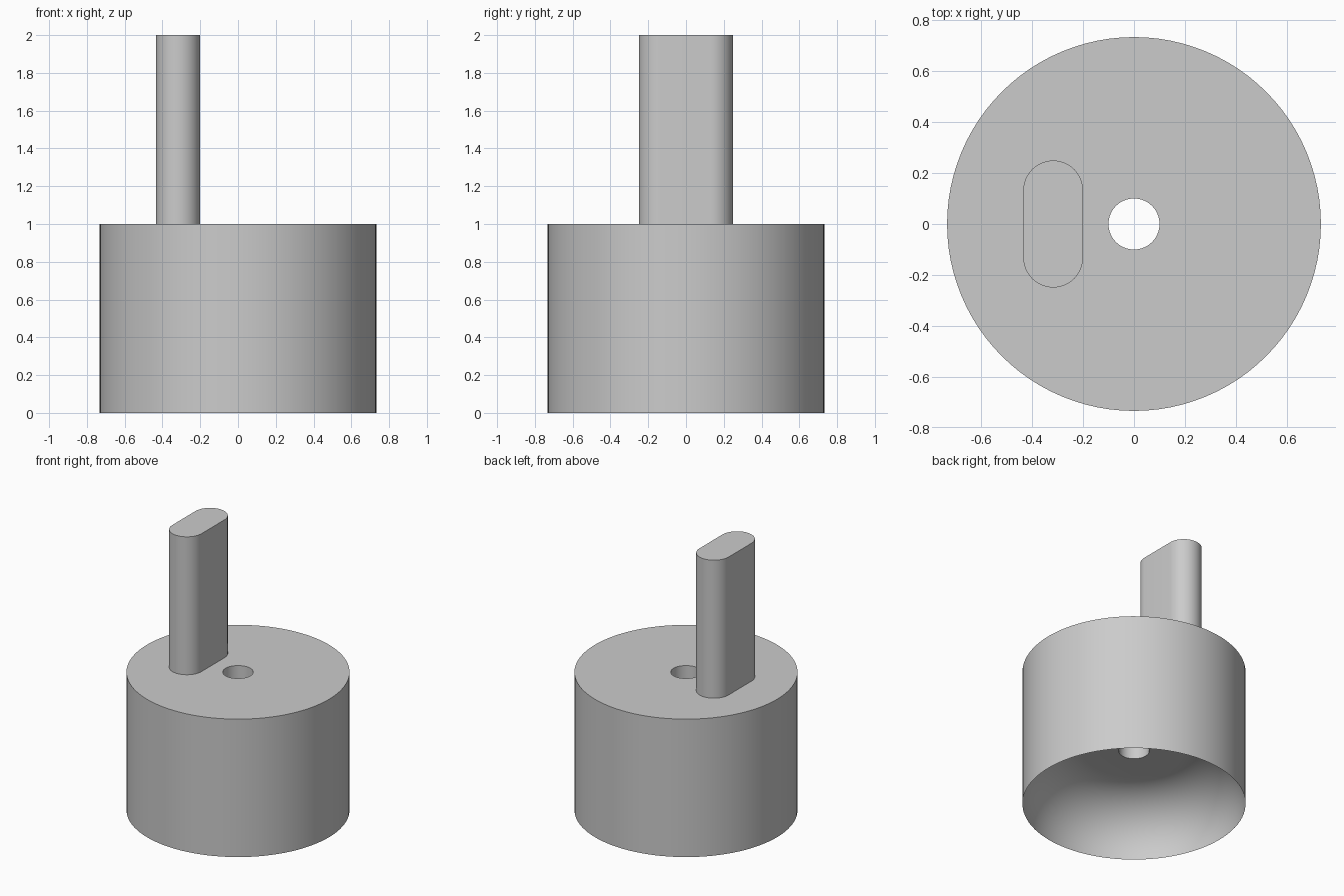
import bpy, bmesh, math

old = bpy.data.objects.get("Cube")
if old:
    bpy.data.objects.remove(old, do_unlink=True)

RADIUS, HOLE, HEIGHT = 0.733, 0.1, 1.0
HOLLOW = 0.4
SEGMENTS = 96

grey = bpy.data.materials.new("plain_grey")
grey.use_nodes = True
grey.diffuse_color = (0.6, 0.6, 0.6, 1)
grey.node_tree.nodes["Principled BSDF"].inputs["Base Color"].default_value = grey.diffuse_color


def finish(bm, name):
    """Turn a bmesh into a smooth-shaded object with sharp edges kept."""
    bmesh.ops.remove_doubles(bm, verts=bm.verts, dist=1e-5)
    bmesh.ops.recalc_face_normals(bm, faces=bm.faces)
    mesh = bpy.data.meshes.new(name)
    bm.to_mesh(mesh)
    bm.free()
    mesh.materials.append(grey)
    obj = bpy.data.objects.new(name, mesh)
    bpy.context.collection.objects.link(obj)
    bpy.ops.object.select_all(action='DESELECT')
    obj.select_set(True)
    bpy.context.view_layer.objects.active = obj
    bpy.ops.object.shade_smooth_by_angle(angle=math.radians(30))
    return obj


# Round body: closed profile with a flat-topped, round-cornered hollow and a centre bore
steps = 20
profile = [(HOLE, HEIGHT), (RADIUS, HEIGHT)]
for i in range(steps + 1):
    a = math.pi / 2 * i / steps
    profile.append((RADIUS - HOLLOW * (1 - math.cos(a)), HOLLOW * math.sin(a)))
profile.append((HOLE, HOLLOW))

bm = bmesh.new()
verts = [bm.verts.new((r, 0, z)) for r, z in profile]
edges = [bm.edges.new((v, verts[i - 1])) for i, v in enumerate(verts)]
bmesh.ops.spin(bm, geom=verts + edges, cent=(0, 0, 0), axis=(0, 0, 1),
               angle=math.tau, steps=SEGMENTS, use_merge=True)
finish(bm, "body")

# Upright handle: rounded slot outline extruded from the body top
half_w, half_l, centre_x = 0.117, 0.249, -0.317
arc = 24
bm = bmesh.new()
outline = []
for side in (1, -1):
    for i in range(arc + 1):
        a = math.pi * i / arc
        outline.append(bm.verts.new((centre_x + side * half_w * math.cos(a),
                                     side * (half_l - half_w + half_w * math.sin(a)),
                                     HEIGHT)))
base = bm.faces.new(outline)
top = bmesh.ops.extrude_face_region(bm, geom=[base], use_keep_orig=True)["geom"]
bmesh.ops.translate(bm, vec=(0, 0, 1),
                    verts=[v for v in top if isinstance(v, bmesh.types.BMVert)])
finish(bm, "handle")
